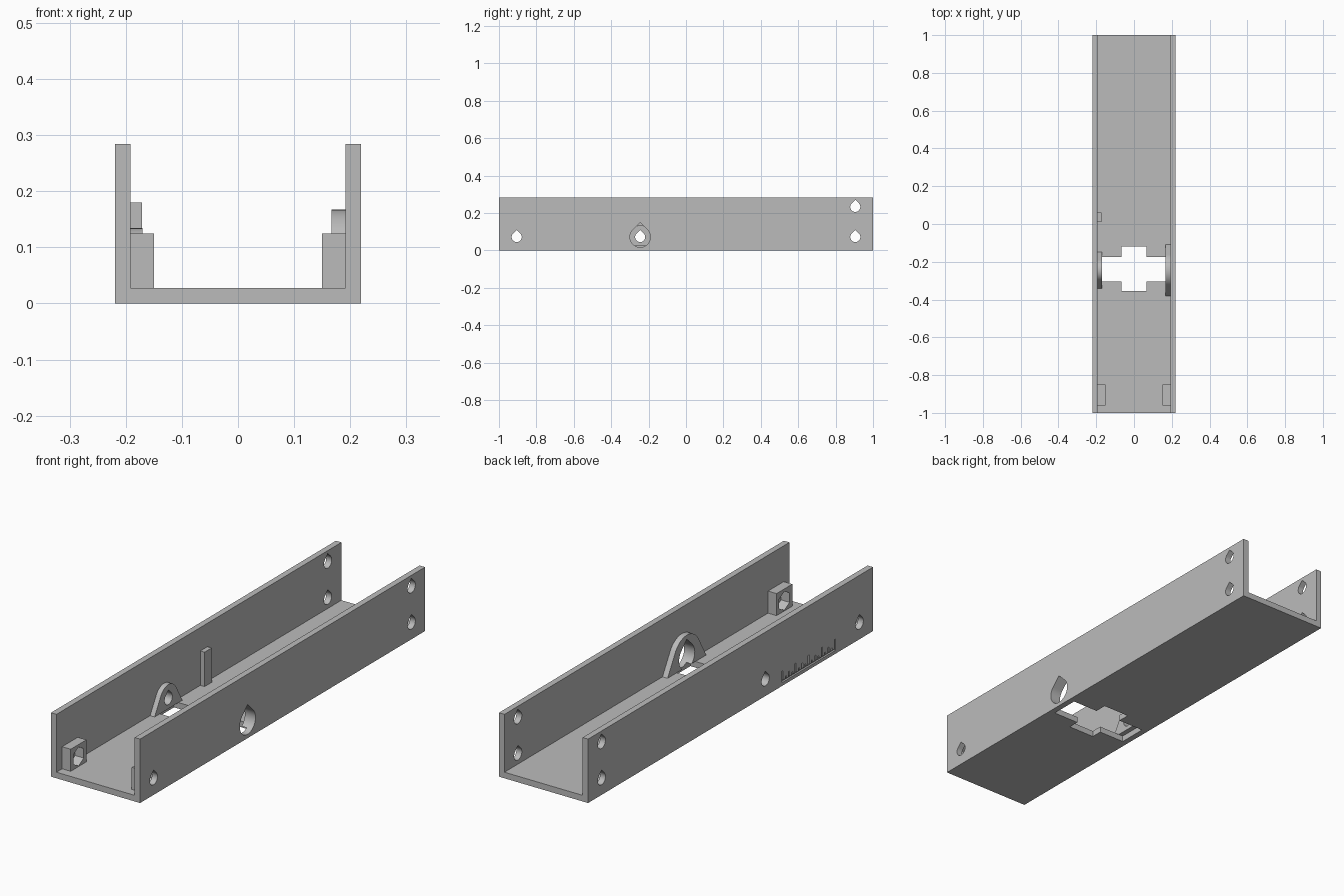
import bpy, bmesh, math

if "Cube" in bpy.data.objects:
    bpy.data.objects.remove(bpy.data.objects["Cube"])

grey = bpy.data.materials.new("plain grey")
grey.use_nodes = True
grey.diffuse_color = (0.5, 0.5, 0.5, 1)
grey.node_tree.nodes["Principled BSDF"].inputs["Base Color"].default_value = (0.5, 0.5, 0.5, 1)

HALF_W, INNER, FLOOR, HEIGHT = 0.219, 0.192, 0.027, 0.284
AXLE_Y, HOLE_Z, HOLE_R = -0.245, 0.072, 0.027
END_Y = 0.905


def prism(name, outline, x0, x1):
    """Extrude a (y, z) outline from x0 to x1."""
    bm = bmesh.new()
    face = bm.faces.new([bm.verts.new((x0, y, z)) for y, z in outline])
    new = bmesh.ops.extrude_face_region(bm, geom=[face])["geom"]
    verts = [v for v in new if isinstance(v, bmesh.types.BMVert)]
    bmesh.ops.translate(bm, verts=verts, vec=(x1 - x0, 0, 0))
    bmesh.ops.recalc_face_normals(bm, faces=bm.faces)
    mesh = bpy.data.meshes.new(name)
    bm.to_mesh(mesh)
    bm.free()
    mesh.materials.append(grey)
    obj = bpy.data.objects.new(name, mesh)
    bpy.context.collection.objects.link(obj)
    return obj


def box(name, x0, x1, y0, y1, z0, z1):
    return prism(name, [(y0, z0), (y1, z0), (y1, z1), (y0, z1)], x0, x1)


def arc(y, z, r, start, end, steps):
    angles = [math.radians(start + (end - start) * i / steps) for i in range(steps + 1)]
    return [(y + r * math.cos(a), z + r * math.sin(a)) for a in angles]


def teardrop(y, z, r):
    return arc(y, z, r, 135, 405, 36) + [(y, z + r * math.sqrt(2))]


def combine(target, tools, operation):
    for tool in tools:
        mod = target.modifiers.new(tool.name, "BOOLEAN")
        mod.operation, mod.solver, mod.object = operation, "EXACT", tool
        bpy.context.view_layer.objects.active = target
        bpy.ops.object.modifier_apply(modifier=mod.name)
        bpy.data.objects.remove(tool)


# Floor and side walls
channel = box("channel", -HALF_W, HALF_W, -1, 1, 0, HEIGHT)
combine(channel, [box("channel_space", -INNER, INNER, -2, 2, FLOOR, 1)], "DIFFERENCE")

# Cross-shaped floor opening
combine(channel, [
    box("opening_wide", -INNER, INNER, -0.305, -0.175, -1, 0.1),
    box("opening_long", -0.065, 0.065, -0.355, -0.12, -1, 0.1),
], "DIFFERENCE")


# Axle supports, rounded on top with sloping sides
def support(name, side, r, depth):
    foot = r / math.sin(math.radians(60)) + (HOLE_Z - FLOOR) / math.tan(math.radians(60))
    outline = [(AXLE_Y - foot, FLOOR), (AXLE_Y + foot, FLOOR)]
    outline += arc(AXLE_Y, HOLE_Z, r, 30, 150, 32)
    return prism(name, outline, side * (INNER + 0.01), side * (INNER - depth))


parts = [support("left_support", 1, 0.095, 0.025),
         support("right_support", -1, 0.062, 0.022)]

# Nut holders at the front and the post on the right wall
for side in (-1, 1):
    parts.append(box("nut_holder", side * (INNER + 0.01), side * 0.15,
                     -0.96, -0.85, FLOOR - 0.01, 0.125))
parts.append(box("post", -INNER - 0.01, -0.171, 0.01, 0.06, FLOOR - 0.01, 0.18))
combine(channel, parts, "UNION")

# Hex nut pockets and teardrop holes
cuts = []
for side in (-1, 1):
    cuts.append(prism("hex_pocket", arc(-END_Y, HOLE_Z, 0.042, 30, 330, 5),
                      side * 0.1, side * INNER))
for y, z in ((-END_Y, HOLE_Z), (END_Y, HOLE_Z), (END_Y, 0.233)):
    cuts.append(prism("bolt_hole", teardrop(y, z, HOLE_R), -1, 1))
cuts.append(prism("right_axle_hole", teardrop(AXLE_Y, HOLE_Z, HOLE_R), -1, 0))
cuts.append(prism("left_axle_hole", teardrop(AXLE_Y, HOLE_Z, 0.055), 0, 1))

# Engraved measuring scale on the outside of the right wall
START, STEP, COUNT = -0.365, 0.023, 16
line, base, depth = 0.004, 0.015, 0.008
scale = [(START + line, base), (START - COUNT * STEP - line, base)]
for i in range(COUNT, -1, -1):
    y = START - i * STEP
    top = base + (0.05 if i % 4 == 0 else 0.032 if i % 2 == 0 else 0.02)
    scale += [(y - line, base + 0.008), (y - line, top), (y + line, top), (y + line, base + 0.008)]
scale = scale[:2] + scale[3:-1]
cuts.append(prism("scale_marks", scale, -1, -HALF_W + depth))
combine(channel, cuts, "DIFFERENCE")

# Smooth curved surfaces, sharp edges kept
bpy.ops.object.select_all(action="DESELECT")
channel.select_set(True)
bpy.context.view_layer.objects.active = channel
bpy.ops.object.shade_smooth_by_angle(angle=math.radians(25))
